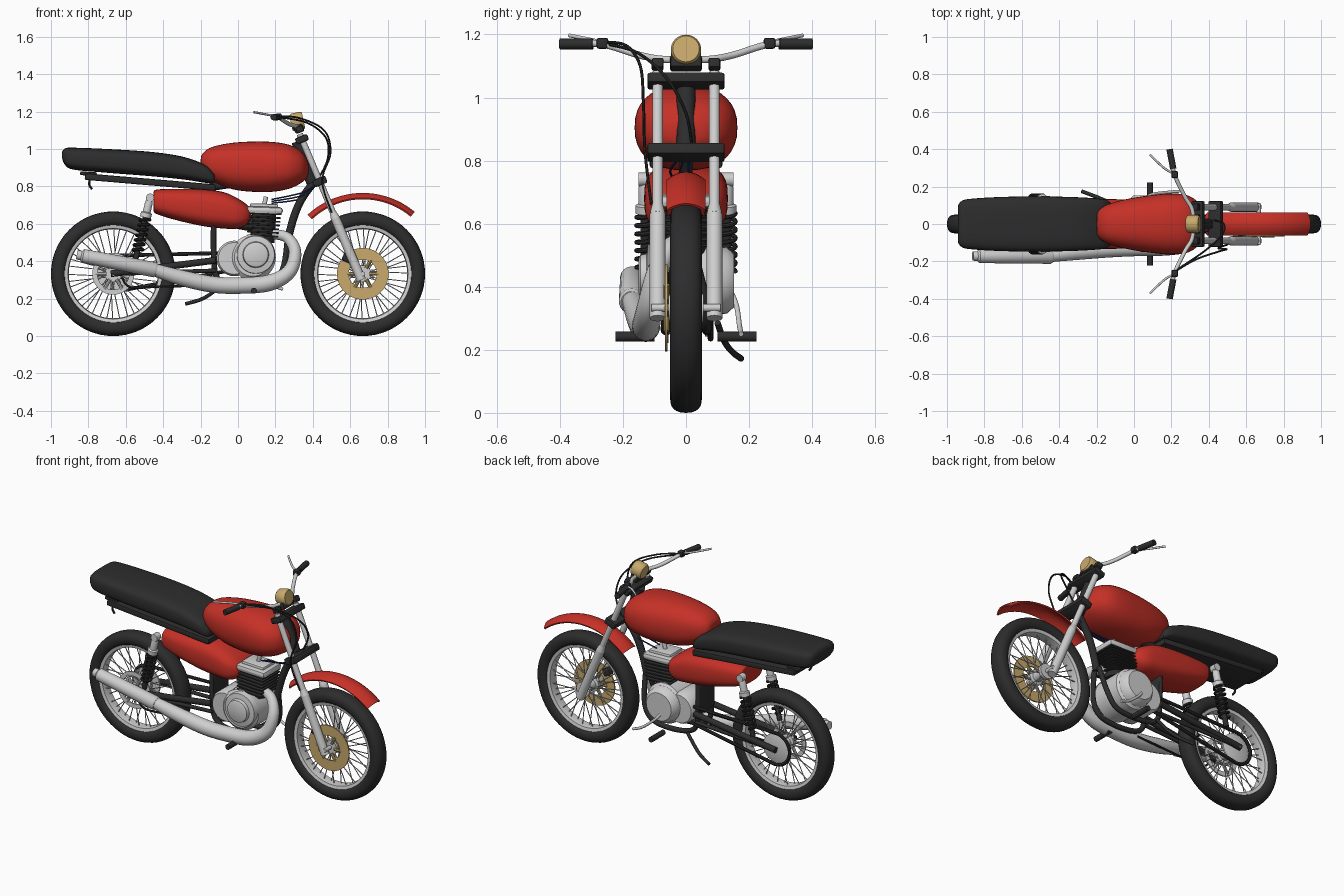
import bpy, bmesh, math
from mathutils import Vector, Matrix, Quaternion

cube = bpy.data.objects.get("Cube")
if cube:
    bpy.data.objects.remove(cube, do_unlink=True)


def material(name, rgb, rough=0.5):
    m = bpy.data.materials.new(name)
    m.use_nodes = True
    m.diffuse_color = (*rgb, 1)
    node = m.node_tree.nodes["Principled BSDF"]
    node.inputs["Base Color"].default_value = (*rgb, 1)
    node.inputs["Roughness"].default_value = rough
    return m


RED = material("red paint", (0.56, 0.03, 0.02))
BLACK = material("black rubber", (0.026, 0.026, 0.026))
SILVER = material("silver metal", (0.62, 0.62, 0.62))
TAN = material("tan brass", (0.58, 0.4, 0.15))
BLUE = material("dark blue wire", (0.015, 0.03, 0.15))
SIDES = ((-1, "right"), (1, "left"))
Y = Vector((0, 1, 0))


def finish(name, bm, mat, angle=40):
    bmesh.ops.recalc_face_normals(bm, faces=bm.faces[:])
    me = bpy.data.meshes.new(name)
    bm.to_mesh(me)
    bm.free()
    me.materials.append(mat)
    ob = bpy.data.objects.new(name, me)
    bpy.context.collection.objects.link(ob)
    bpy.ops.object.select_all(action='DESELECT')
    ob.select_set(True)
    bpy.context.view_layer.objects.active = ob
    bpy.ops.object.shade_smooth_by_angle(angle=math.radians(angle))
    return ob


def skin(name, shells, mat, closed=False):
    """Bridge each shell's rings into a surface; cap the ends unless closed."""
    bm = bmesh.new()
    for rings in shells:
        vs = [[bm.verts.new(p) for p in ring] for ring in rings]
        n = len(vs[0])
        pairs = list(zip(vs, vs[1:])) + ([(vs[-1], vs[0])] if closed else [])
        for a, b in pairs:
            for i in range(n):
                j = (i + 1) % n
                bm.faces.new((a[i], a[j], b[j], b[i]))
        if not closed:
            bm.faces.new(vs[0])
            bm.faces.new(vs[-1])
    return finish(name, bm, mat)


def circle(center, quat, r, n):
    return [center + quat @ Vector((r * math.cos(t), r * math.sin(t), 0))
            for t in (2 * math.pi * i / n for i in range(n))]


def turned(profile, base, axis, n=24):
    """Rings for a turned part; profile is (radius, distance along axis)."""
    axis = Vector(axis).normalized()
    q = axis.to_track_quat('Z', 'Y')
    return [circle(Vector(base) + axis * d, q, r, n) for r, d in profile]


def lathe(name, profile, base, axis, mat, n=24, closed=False):
    return skin(name, [turned(profile, base, axis, n)], mat, closed)


def rod_rings(a, b, r, n=16):
    d = Vector(b) - Vector(a)
    return turned([(r, 0), (r, d.length)], a, d, n)


def rod(name, a, b, r, mat, n=16):
    return skin(name, [rod_rings(a, b, r, n)], mat)


def spline(pts, k):
    """Catmull-Rom through tuples of any length."""
    p = [pts[0]] + list(pts) + [pts[-1]]
    out = []
    for a, b, c, d in zip(p, p[1:], p[2:], p[3:]):
        for t in (i / k for i in range(k)):
            out.append(tuple(0.5 * (2 * y + (z - x) * t + (2 * x - 5 * y + 4 * z - w) * t * t
                             + (3 * y - x - 3 * z + w) * t ** 3) for x, y, z, w in zip(a, b, c, d)))
    return out + [pts[-1]]


def tube(name, pts, r, mat, k=6, n=12):
    """Sweep a circle; a fourth value in a point is its radius."""
    pts = spline(pts, k) if k else pts
    pos = [Vector(p[:3]) for p in pts]
    rings, prev, q = [], None, None
    for i, p in enumerate(pos):
        t = (pos[min(i + 1, len(pos) - 1)] - pos[max(i - 1, 0)]).normalized()
        q = prev.rotation_difference(t) @ q if prev else t.to_track_quat('Z', 'Y')
        rings.append(circle(p, q, pts[i][3] if len(pts[i]) > 3 else r, n))
        prev = t
    return skin(name, [rings], mat)


def body(name, stations, p, mat, n=36):
    """Loft superellipse sections given as (x, bottom, top, half width)."""
    rings = []
    for x, lo, hi, w in spline(stations, 5):
        ring = []
        for i in range(n):
            c, s = math.cos(2 * math.pi * i / n), math.sin(2 * math.pi * i / n)
            ring.append(Vector((x, w * math.copysign(abs(c) ** (2 / p), c),
                                (lo + hi) / 2 + (hi - lo) / 2 * math.copysign(abs(s) ** (2 / p), s))))
        rings.append(ring)
    return skin(name, [rings], mat)


def box(name, center, size, mat, tilt=0, bevel=0.008):
    bm = bmesh.new()
    bmesh.ops.create_cube(bm, size=1, matrix=Matrix.Diagonal((*size, 1)))
    bmesh.ops.bevel(bm, geom=bm.edges[:], offset=bevel, segments=2, affect='EDGES', profile=0.5)
    bm.transform(Matrix.Translation(center) @ Matrix.Rotation(tilt, 4, 'Y'))
    return finish(name, bm, mat)


# Wheels
R = 0.333
def wheel(label, cx):
    c = Vector((cx, 0, R))
    prof = []
    for i in range(20):
        t = 2 * math.pi * i / 20
        co, si = math.cos(t), math.sin(t)
        prof.append((0.292 + 0.041 * math.copysign(abs(co) ** 0.85, co), 0.05 * math.copysign(abs(si) ** 0.85, si)))
    lathe(label + "_tire", prof, c, Y, BLACK, 64, True)
    lathe(label + "_rim", [(0.265, -0.036), (0.265, 0.036), (0.242, 0.03), (0.238, 0), (0.242, -0.03)], c, Y, SILVER, 64, True)
    lathe(label + "_hub", [(0.045, -0.055), (0.045, -0.035), (0.03, -0.03), (0.03, 0.03), (0.045, 0.035), (0.045, 0.055)], c, Y, SILVER)
    rod(label + "_axle", c - Y * 0.11, c + Y * 0.11, 0.012, SILVER)
    spokes = []
    for i in range(40):
        a = 2 * math.pi * i / 40
        b = a + (0.3 if i % 4 < 2 else -0.3)
        side = 0.04 if i % 2 else -0.04
        spokes.append(rod_rings(c + Vector((0.04 * math.cos(a), side, 0.04 * math.sin(a))),
                                c + Vector((0.243 * math.cos(b), side * 0.2, 0.243 * math.sin(b))), 0.0028, 6))
    skin(label + "_spokes", spokes, SILVER)
    return c


def disc(name, c, y, inner, outer, mat, thick=0.004):
    lathe(name, [(inner, -thick), (outer, -thick), (outer, thick), (inner, thick)], c + Y * y, Y, mat, 40, True)
    arms = []
    for i in range(6):
        a = math.pi * i / 3
        d = Vector((math.cos(a), 0, math.sin(a)))
        arms.append(rod_rings(c + Y * y + d * 0.035, c + Y * y + d * (inner + 0.01), 0.009, 8))
    skin(name + "_arms", arms, mat)


front = wheel("front", 0.667)
rear = wheel("rear", -0.667)
disc("front_brake_disc", front, -0.062, 0.075, 0.138, TAN)
box("front_brake_caliper", (0.585, -0.07, 0.42), (0.05, 0.035, 0.05), BLACK, 0.4)
disc("rear_brake_disc", rear, -0.06, 0.085, 0.112, SILVER)
lathe("rear_sprocket", [(0.09, 0.06), (0.09, 0.07), (0.05, 0.08)], rear, Y, SILVER, 32)

# Chain looped around both sprockets
loop = [(cx + r * math.cos(t), 0.078, cz + r * math.sin(t))
        for cx, cz, r, start in ((-0.667, R, 0.097, 1.6), (-0.02, 0.4, 0.045, -1.5))
        for t in (start + math.pi * i / 12 for i in range(13))]
tube("chain", loop + loop[:1], 0.01, BLACK, 0, 8)

# Front fender: arched strip around the wheel
strip = []
for i in range(25):
    a = math.radians(50 + 83 * i / 24)
    d = Vector((math.cos(a), 0, math.sin(a)))
    us = [j / 5 - 1 for j in range(11)]
    ring = [front + d * (0.432 - 0.026 * u * u) + Y * 0.062 * u for u in us]
    ring += [front + d * (0.424 - 0.026 * u * u) + Y * 0.058 * u for u in reversed(us)]
    strip.append(ring)
skin("front_fender", [strip], RED)

# Fork, clamps and steering head
def on_fork(z, y=0):
    return Vector((0.66 - (z - 0.3) * 0.423, y, z))


TILT = -math.atan(0.423)
for s, side in SIDES:
    rod(side + "_fork_slider", on_fork(0.3, 0.09 * s), on_fork(0.63, 0.09 * s), 0.025, SILVER)
    lathe(side + "_fork_seal", [(0.025, 0), (0.017, 0.035)], on_fork(0.63, 0.09 * s), (-0.423, 0, 1), SILVER)
    rod(side + "_fork_tube", on_fork(0.62, 0.09 * s), on_fork(1.08, 0.09 * s), 0.017, SILVER)
    box(side + "_bar_riser", (0.33, 0.09 * s, 1.105), (0.04, 0.038, 0.035), BLACK, TILT)
box("lower_fork_clamp", on_fork(0.826), (0.075, 0.245, 0.04), BLACK, TILT)
box("upper_fork_clamp", on_fork(1.052), (0.07, 0.245, 0.035), BLACK, TILT)
rod("steering_head", (0.395, 0, 0.82), (0.315, 0, 1.04), 0.03, BLACK)
box("instrument_bracket", (0.325, 0, 1.108), (0.05, 0.1, 0.042), BLACK, TILT)
lathe("headlamp", [(0.04, -0.035), (0.048, -0.025), (0.048, 0.025), (0.042, 0.034)], (0.317, 0, 1.147), (1, 0, 0.22), TAN, 32)

# Handlebar, grips, levers
half = [(0.195, 0.39, 1.17), (0.215, 0.27, 1.17), (0.27, 0.15, 1.135), (0.31, 0.08, 1.122)]
tube("handlebar", half + [(0.318, 0, 1.12)] + [(x, -y, z) for x, y, z in reversed(half)], 0.011, SILVER)
for s, side in SIDES:
    rod(side + "_grip", (0.19, 0.4 * s, 1.17), (0.21, 0.295 * s, 1.17), 0.017, BLACK)
    box(side + "_lever_clamp", (0.217, 0.265 * s, 1.172), (0.035, 0.038, 0.035), BLACK)
    tube(side + "_lever", [(0.21, 0.27 * s, 1.175), (0.16, 0.3 * s, 1.183), (0.085, 0.37 * s, 1.197)], 0.006, SILVER)

# Cables and wires
tube("brake_cable", [(0.21, -0.26, 1.175), (0.33, -0.19, 1.165), (0.46, -0.145, 1.1), (0.495, -0.135, 0.98),
                     (0.45, -0.13, 0.83), (0.5, -0.11, 0.66)], 0.005, BLACK, n=8)
tube("throttle_cable", [(0.22, -0.25, 1.17), (0.37, -0.15, 1.14), (0.47, -0.06, 1.06), (0.48, 0, 0.95), (0.43, 0.02, 0.84)], 0.005, BLACK, n=8)
for i in range(3):
    tube("wire_%d" % i, [(0.41, 0.02 * i - 0.03, 0.8), (0.34, 0.03 * i - 0.05, 0.765 - 0.015 * i),
                         (0.18, 0.03 * i - 0.03, 0.73 - 0.01 * i)], 0.004, BLUE, n=8)

# Bodywork
body("fuel_tank", [(-0.2, 0.9, 0.94, 0.03), (-0.19, 0.87, 0.975, 0.07), (-0.14, 0.83, 1.01, 0.105), (-0.03, 0.785, 1.033, 0.135),
                   (0.1, 0.77, 1.04, 0.155), (0.2, 0.773, 1.036, 0.163), (0.28, 0.79, 1.02, 0.155), (0.34, 0.82, 0.985, 0.12),
                   (0.37, 0.85, 0.94, 0.07), (0.378, 0.88, 0.91, 0.03)], 2.4, RED)
lathe("filler_cap", [(0.03, 0), (0.026, 0.012)], (0.325, 0, 0.99), (0.7, 0, 0.7), BLACK)
body("seat", [(-0.94, 0.95, 0.985, 0.1), (-0.925, 0.915, 1.003, 0.12), (-0.88, 0.89, 1.007, 0.134), (-0.7, 0.873, 1, 0.145),
              (-0.47, 0.855, 0.985, 0.147), (-0.3, 0.838, 0.96, 0.143), (-0.18, 0.82, 0.918, 0.135),
              (-0.14, 0.815, 0.885, 0.125), (-0.125, 0.82, 0.865, 0.11)], 3.6, BLACK)
box("seat_base", (-0.47, 0, 0.823), (0.7, 0.23, 0.035), BLACK, 0.085)
box("tail_plate", (-0.8, 0, 0.868), (0.09, 0.2, 0.02), BLACK, 0.06)
tube("tail_hook", [(-0.79, -0.09, 0.85), (-0.795, -0.09, 0.81), (-0.78, -0.09, 0.785)], 0.006, BLACK, n=8)
body("side_panels", [(-0.45, 0.67, 0.765, 0.095), (-0.44, 0.655, 0.782, 0.11), (-0.35, 0.625, 0.787, 0.125), (-0.2, 0.59, 0.785, 0.132),
                     (-0.08, 0.575, 0.77, 0.132), (0, 0.575, 0.735, 0.125), (0.05, 0.6, 0.7, 0.1), (0.073, 0.63, 0.67, 0.06)], 3, RED)

# Frame and swingarm
tube("frame_downtube", [(0.42, 0, 0.84), (0.345, 0, 0.74), (0.3, 0, 0.64), (0.265, 0, 0.51)], 0.021, BLACK)
rod("frame_backbone", (0.39, 0, 0.88), (-0.15, 0, 0.8), 0.025, BLACK)
box("pivot_plate", (-0.13, 0, 0.5), (0.03, 0.15, 0.2), BLACK)
for s, side in SIDES:
    tube(side + "_cradle", [(0.265, 0.02 * s, 0.52), (0.24, 0.06 * s, 0.36), (0.17, 0.065 * s, 0.275), (0, 0.065 * s, 0.265),
                            (-0.11, 0.065 * s, 0.31), (-0.13, 0.065 * s, 0.45), (-0.13, 0.065 * s, 0.6)], 0.015, BLACK)
    rod(side + "_swingarm", (-0.68, 0.095 * s, R), (-0.12, 0.085 * s, 0.405), 0.018, BLACK)
    rod(side + "_swingarm_brace", (-0.64, 0.095 * s, R), (-0.12, 0.075 * s, 0.35), 0.011, BLACK)
    rod(side + "_footpeg", (0.085, 0.1 * s, 0.242), (0.085, 0.223 * s, 0.242), 0.016, BLACK)
    # Rear shock absorber with coil spring
    lo, hi = Vector((-0.55, 0.13 * s, 0.4)), Vector((-0.47, 0.13 * s, 0.74))
    ax = (hi - lo).normalized()
    q = ax.to_track_quat('Z', 'Y')
    rod(side + "_shock_rod", lo, hi, 0.015, BLACK)
    lathe(side + "_shock_cap", [(0.03, 0.24), (0.03, 0.265), (0.021, 0.27), (0.021, 0.32), (0.014, 0.35)], lo, ax, SILVER)
    rod(side + "_shock_eye", hi - Y * 0.02, hi + Y * 0.02, 0.022, SILVER)
    coil = [tuple(lo + ax * (0.05 + 0.19 * i / 112) + q @ Vector((0.027 * math.cos(i * math.pi / 8), 0.027 * math.sin(i * math.pi / 8), 0)))
            for i in range(113)]
    tube(side + "_shock_spring", coil, 0.0075, BLACK, 0, 8)
tube("brake_rod", [(-0.62, -0.09, 0.31), (-0.57, -0.1, 0.26), (-0.4, -0.1, 0.265), (-0.1, -0.09, 0.27)], 0.006, BLACK, n=8)
tube("kickstand", [(-0.08, 0.1, 0.285), (-0.14, 0.12, 0.23), (-0.2, 0.145, 0.195), (-0.28, 0.175, 0.172)], 0.01, BLACK)

# Engine
lathe("engine_case", [(0.1, -0.11), (0.122, -0.09), (0.122, 0.09), (0.1, 0.11)], (0.08, 0, 0.42), Y, SILVER, 40)
lathe("gearbox", [(0.085, -0.1), (0.095, -0.085), (0.095, 0.085), (0.085, 0.1)], (-0.02, 0, 0.415), Y, SILVER, 32)
lathe("clutch_cover", [(0.105, 0.09), (0.1, 0.12), (0.07, 0.125), (0.066, 0.145), (0.055, 0.15)], (0.095, 0, 0.435), -Y, SILVER, 32)
lathe("ignition_cover", [(0.11, 0.09), (0.105, 0.13), (0.085, 0.152)], (0.08, 0, 0.42), Y, SILVER, 32)
rod("cylinder", (0.13, 0, 0.5), (0.14, 0, 0.67), 0.065, BLACK, 24)
for i in range(7):
    box("cooling_fin_%d" % i, (0.132 + 0.001 * i, 0, 0.535 + 0.02 * i), (0.165 + 0.004 * i, 0.17, 0.009), BLACK, 0.05, 0.003)
box("cylinder_head", (0.14, 0, 0.672), (0.2, 0.18, 0.04), SILVER, 0.03, 0.018)
box("head_cover", (0.14, 0, 0.695), (0.15, 0.12, 0.025), SILVER, 0.03)
rod("spark_plug", (0.14, 0, 0.7), (0.15, 0, 0.745), 0.012, SILVER)
rod("intake", (0.08, 0, 0.59), (-0.03, 0, 0.61), 0.032, BLACK)
tube("gear_lever", [(0.06, 0.14, 0.39), (0.1, 0.16, 0.34), (0.18, 0.17, 0.275), (0.24, 0.175, 0.25)], 0.008, SILVER)

# Exhaust
tube("exhaust_pipe", [(0.19, -0.02, 0.545, 0.026), (0.265, -0.05, 0.525, 0.029), (0.305, -0.09, 0.45, 0.033), (0.275, -0.115, 0.345, 0.038),
                      (0.17, -0.125, 0.285, 0.044), (0.02, -0.128, 0.27, 0.044), (-0.13, -0.135, 0.275, 0.044),
                      (-0.3, -0.15, 0.31, 0.042), (-0.45, -0.17, 0.355, 0.034)], 0, SILVER, n=20)
lathe("muffler", [(0.034, 0), (0.041, 0.01), (0.037, 0.4), (0.026, 0.41), (0.024, 0.435)], (-0.435, -0.172, 0.352), (-0.98, 0, 0.19), SILVER)
